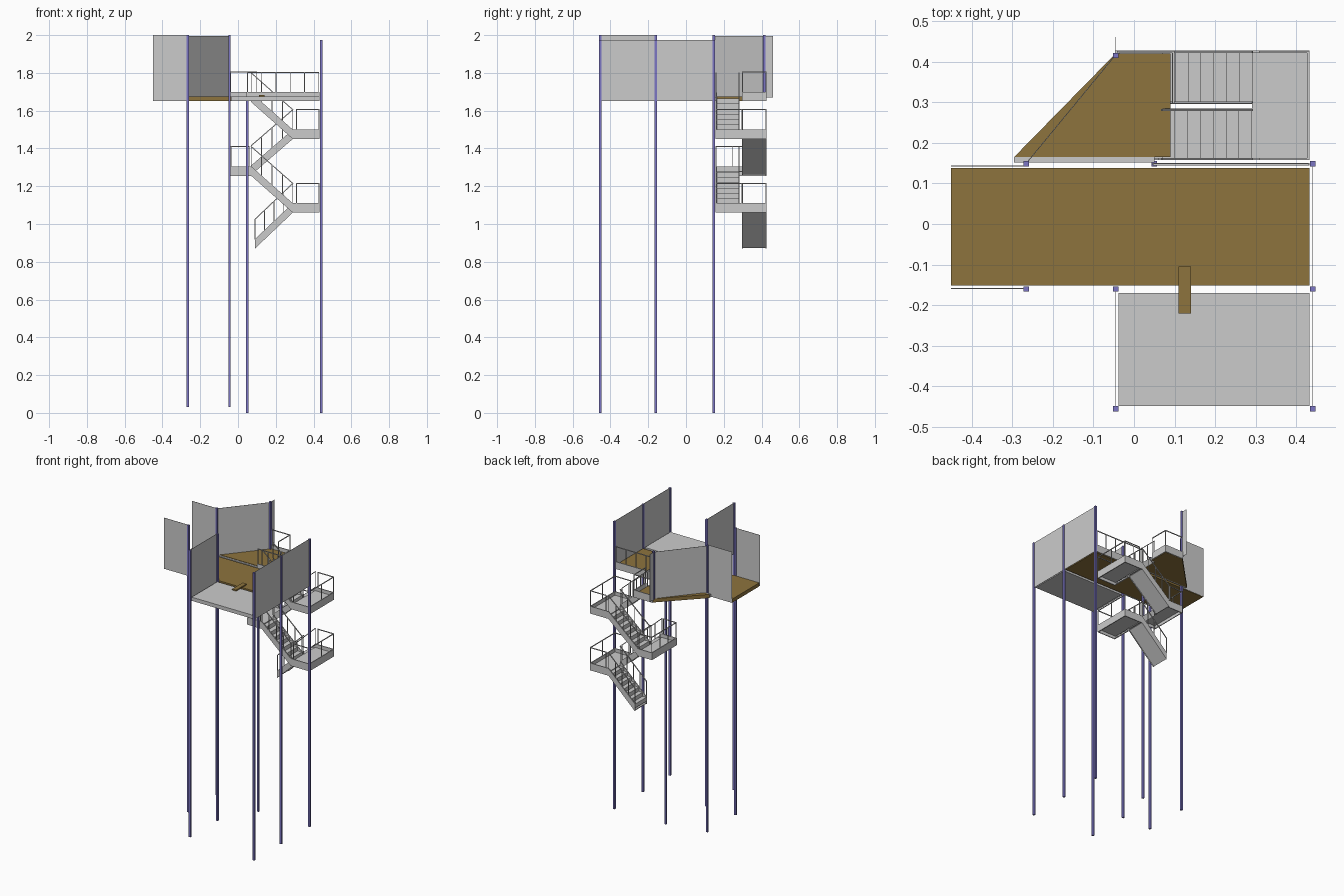
import bpy, bmesh
from mathutils import Vector, Matrix

if "Cube" in bpy.data.objects:
    bpy.data.objects.remove(bpy.data.objects["Cube"])


def material(name, rgb):
    m = bpy.data.materials.new(name)
    m.diffuse_color = (*rgb, 1)
    m.use_nodes = True
    m.node_tree.nodes["Principled BSDF"].inputs["Base Color"].default_value = m.diffuse_color
    return m


GREY = material("light_grey", (0.60, 0.60, 0.60))
BROWN = material("timber_brown", (0.27, 0.175, 0.048))
BLUE = material("column_blue", (0.20, 0.18, 0.55))


def finish(bm, name, mat):
    bmesh.ops.recalc_face_normals(bm, faces=bm.faces)
    me = bpy.data.meshes.new(name)
    bm.to_mesh(me)
    bm.free()
    me.materials.append(mat)
    ob = bpy.data.objects.new(name, me)
    bpy.context.collection.objects.link(ob)
    return ob


def box(bm, x0, x1, y0, y1, z0, z1):
    m = Matrix.Translation(((x0 + x1) / 2, (y0 + y1) / 2, (z0 + z1) / 2))
    m = m @ Matrix.Diagonal((x1 - x0, y1 - y0, z1 - z0, 1))
    bmesh.ops.create_cube(bm, size=1, matrix=m)


def bar(bm, p, q, w=0.005):
    # square bar between two points
    p, q = Vector(p), Vector(q)
    d = q - p
    m = Matrix.Translation((p + q) / 2) @ d.to_track_quat('Z', 'Y').to_matrix().to_4x4()
    bmesh.ops.create_cube(bm, size=1, matrix=m @ Matrix.Diagonal((w, w, d.length + w * 0.8, 1)))


def prism(bm, pts, offset):
    # polygon extruded along a vector
    f = bm.faces.new([bm.verts.new(p) for p in pts])
    r = bmesh.ops.extrude_face_region(bm, geom=[f])
    bmesh.ops.translate(bm, vec=offset, verts=[v for v in r['geom'] if isinstance(v, bmesh.types.BMVert)])


def one_box(name, mat, *dims):
    bm = bmesh.new()
    box(bm, *dims)
    return finish(bm, name, mat)


# columns
columns = [(-0.265, 0.148, 0.03, 2), (-0.265, -0.16, 0.03, 2), (-0.045, -0.16, 0.03, 2),
           (-0.045, -0.455, 0.03, 2), (-0.045, 0.415, 1.67, 2), (0.05, 0.148, 0, 1.65),
           (0.44, 0.148, 0, 1.975), (0.44, -0.16, 0, 1.975), (0.44, -0.455, 0, 1.975)]
h = 0.0065
for i, (x, y, z0, z1) in enumerate(columns):
    one_box(f"column_{i + 1}", BLUE, x - h, x + h, y - h, y + h, z0, z1)

# floors
one_box("main_deck", BROWN, -0.45, 0.432, -0.152, 0.138, 1.65, 1.675)
one_box("front_deck", GREY, -0.038, 0.432, -0.448, -0.17, 1.65, 1.675)
one_box("threshold_plank", BROWN, 0.11, 0.14, -0.22, -0.105, 1.676, 1.684)
one_box("deck_joint_strip", GREY, -0.295, 0.05, 0.152, 0.165, 1.652, 1.672)
bm = bmesh.new()
prism(bm, [(-0.295, 0.165, 1.65), (0.09, 0.165, 1.65), (0.09, 0.42, 1.65), (-0.045, 0.42, 1.65)],
      (0, 0, 0.025))
finish(bm, "angled_deck", BROWN)

# wall panels: start, end, bottom, top
walls = [((-0.45, -0.16), (-0.265, -0.16), 1.65, 2), ((-0.45, 0.142), (-0.265, 0.142), 1.65, 2),
         ((-0.265, 0.148), (-0.045, 0.415), 1.67, 1.995), ((-0.045, 0.415), (-0.045, 0.46), 1.67, 1.995),
         ((-0.045, -0.455), (-0.045, -0.16), 1.65, 2), ((0.44, -0.455), (0.44, -0.16), 1.65, 1.975),
         ((0.44, -0.16), (0.44, 0.148), 1.65, 1.975)]
for i, (a, b, z0, z1) in enumerate(walls):
    bm = bmesh.new()
    n = Vector((a[1] - b[1], b[0] - a[0], 0)).normalized() * 0.002
    prism(bm, [(*a, z0), (*b, z0), (*b, z1), (*a, z1)], n)
    finish(bm, f"wall_panel_{i + 1}", GREY)

T = 0.006                       # plate thickness
RAIL = 0.105                    # rail height
YF0, YF1, YB0, YB1 = 0.157, 0.284, 0.296, 0.427


def railing(bm, pts, spacing=0.06):
    # top rail along base points, with evenly spaced posts
    up = Vector((0, 0, RAIL))
    for p, q in zip(pts, pts[1:]):
        p, q = Vector(p), Vector(q)
        bar(bm, p + up, q + up)
        n = max(1, round((q - p).length / spacing))
        for i in range(n + 1):
            c = p.lerp(q, i / n)
            bar(bm, c, c + up, 0.004)


def flight(name, xa, za, xb, zb, y0, y1):
    # xa,za is the low end and xb,zb the high end of the stringer top edge
    bm = bmesh.new()
    d = 0.05
    side = [(xa, za - d), (xb, zb - d), (xb, zb), (xa, za)]
    for y in (y0, y1 - T):
        prism(bm, [(x, y, z) for x, z in side], (0, T, 0))
    # soffit plate
    soffit = [(xa, za - d + 0.003), (xb, zb - d + 0.003), (xb, zb - d + 0.008), (xa, za - d + 0.008)]
    prism(bm, [(x, y0 + T, z) for x, z in soffit], (0, y1 - y0 - 2 * T, 0))
    # treads and risers
    n = 7
    dx, dz = (xb - xa) / n, (zb - za) / n
    for i in range(n):
        x, z = xa + dx * i, za - 0.03 + dz * (i + 1)
        lo, hi = sorted((x, x + dx))
        box(bm, lo, hi, y0 + T, y1 - T, z - 0.004, z)
        lo, hi = sorted((x, x + dx * 0.1))
        box(bm, lo, hi, y0 + T, y1 - T, z - dz, z)
    finish(bm, name, GREY)
    bm = bmesh.new()
    for y in (y0 + T / 2, y1 - T / 2):
        railing(bm, [(xa, y, za), (xb, y, zb)], 0.075)
    finish(bm, name + "_railing", GREY)


def landing(name, x0, x1, top, plate=True):
    # floor plate framed by edge plates
    bm = bmesh.new()
    if plate:
        box(bm, x0, x1, YF0, YB1, top - 0.03, top - 0.024)
        box(bm, x0, x1, YF0, YF0 + T, top - 0.05, top)
    box(bm, x0, x1, YB1 - T, YB1, top - 0.05, top)
    return bm


for k, z in enumerate((0.92, 1.31)):
    xl = 0.09 if k == 0 else 0.07
    mid, top = z + 0.19, z + 0.385
    flight(f"lower_flight_{k + 1}", xl, z, 0.29, mid, YB0, YB1)
    flight(f"upper_flight_{k + 1}", 0.29, mid, 0.07, top, YF0, YF1)
    # right landing
    bm = landing("right", 0.29, 0.432, mid)
    box(bm, 0.432 - T, 0.432, YF0, YB1, mid - 0.05, mid)
    finish(bm, f"right_landing_{k + 1}", GREY)
    bm = bmesh.new()
    railing(bm, [(0.31, YF0 + 0.003, mid), (0.429, YF0 + 0.003, mid),
                 (0.429, YB1 - 0.003, mid), (0.31, YB1 - 0.003, mid)], 0.11)
    finish(bm, f"right_landing_railing_{k + 1}", GREY)

# left landing halfway up
bm = landing("left", -0.04, 0.07, 1.305)
box(bm, -0.04, -0.04 + T, YF0, YB1, 1.255, 1.305)
finish(bm, "left_landing", GREY)
bm = bmesh.new()
railing(bm, [(0.06, YF0 + 0.003, 1.305), (-0.037, YF0 + 0.003, 1.305),
             (-0.037, YB1 - 0.003, 1.305), (0.06, YB1 - 0.003, 1.305)], 0.09)
finish(bm, "left_landing_railing", GREY)

# top landing edge plates around the angled deck
bm = landing("top", -0.045, 0.1, 1.70, plate=False)
box(bm, 0.094, 0.1, YB0, YB1, 1.65, 1.70)
finish(bm, "top_landing_edging", GREY)
bm = bmesh.new()
railing(bm, [(0.097, YB0 + 0.003, 1.70), (0.097, YB1 - 0.003, 1.70), (-0.04, YB1 - 0.003, 1.70)], 0.13)
finish(bm, "top_landing_railing", GREY)

# guard rail along the back edge of the main deck
bm = bmesh.new()
railing(bm, [(0.05, 0.147, 1.697), (0.428, 0.147, 1.697)], 0.075)
box(bm, 0.045, 0.432, 0.144, 0.15, 1.65, 1.70)
finish(bm, "deck_guard_railing", GREY)
